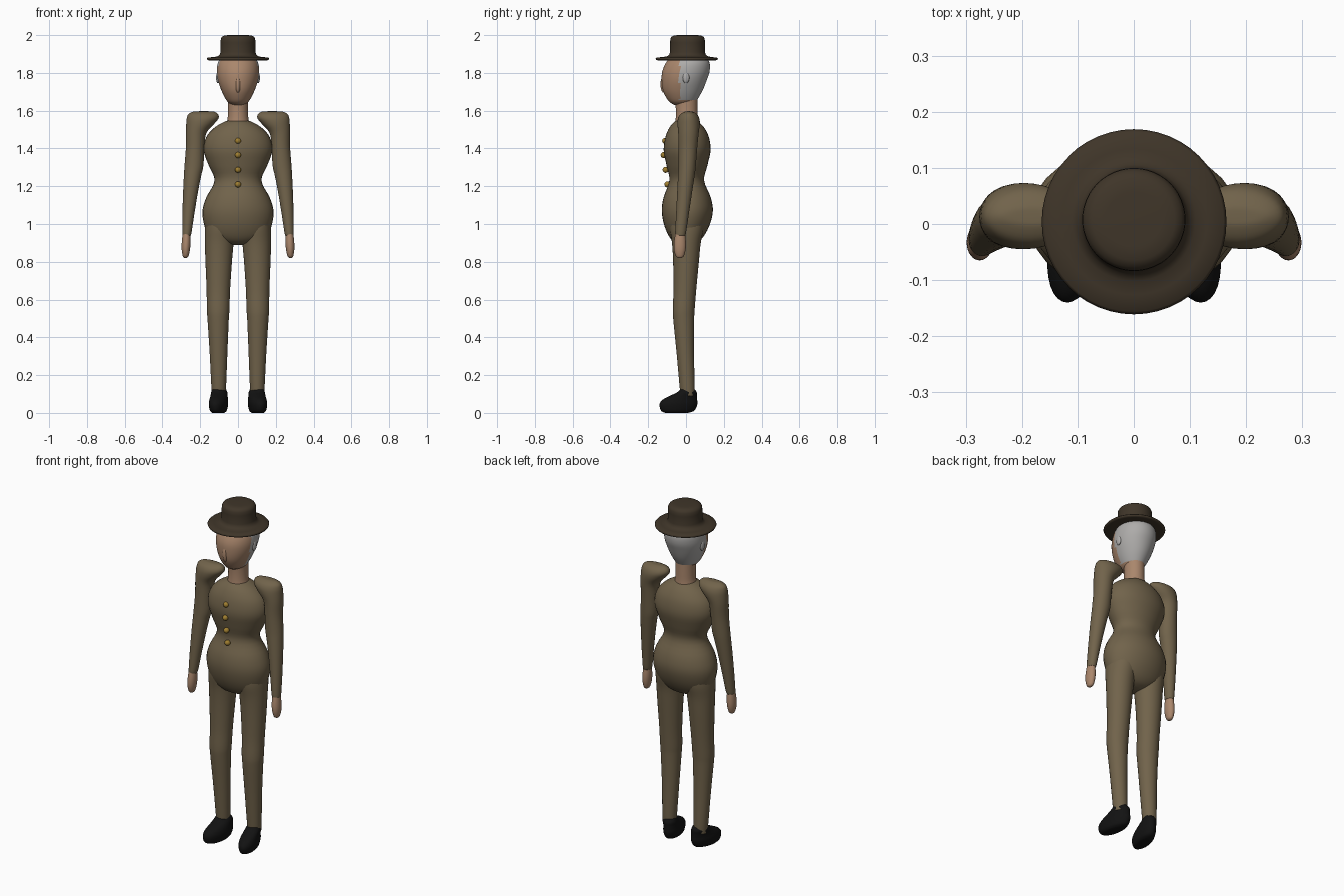
import bpy, bmesh, math


def material(name, rgb):
    m = bpy.data.materials.new(name)
    m.diffuse_color = (*rgb, 1)
    return m


CLOTH = material("olive_cloth", (0.165, 0.125, 0.07))
HAT = material("dark_felt", (0.05, 0.036, 0.022))
SKIN = material("skin", (0.40, 0.24, 0.15))
HAIR = material("grey_hair", (0.42, 0.41, 0.40))
SHOE = material("black_leather", (0.006, 0.006, 0.006))
GOLD = material("brass", (0.35, 0.21, 0.03))


def spline(a, b, c, d, t):
    return [0.5 * (2 * q + (r - p) * t + (2 * p - 5 * q + 4 * r - s) * t * t
                   + (3 * q - p - 3 * r + s) * t ** 3) for p, q, r, s in zip(a, b, c, d)]


def loft(name, rings, mat, steps=4, sides=32, flip=1):
    """Stack elliptical rings (cx, cy, z, rx, ry), smoothed between; flip=-1 mirrors in x."""
    path, n = [], len(rings)
    for i in range(n - 1):
        around = [rings[max(i - 1, 0)], rings[i], rings[i + 1], rings[min(i + 2, n - 1)]]
        path += [spline(*around, k / steps) for k in range(steps)] if steps > 1 else [rings[i]]
    path.append(rings[-1])
    bm = bmesh.new()
    loops = [[bm.verts.new((flip * (cx + rx * math.cos(2 * math.pi * k / sides)),
                            cy + ry * math.sin(2 * math.pi * k / sides), z))
              for k in range(sides)] for cx, cy, z, rx, ry in path]
    for low, high in zip(loops, loops[1:]):
        for k in range(sides):
            j = (k + 1) % sides
            bm.faces.new((low[k], low[j], high[j], high[k]))
    bm.faces.new(loops[0])
    bm.faces.new(loops[-1])
    bmesh.ops.recalc_face_normals(bm, faces=bm.faces)
    return finish(name, bm, mat)


def finish(name, bm, mat):
    mesh = bpy.data.meshes.new(name)
    bm.to_mesh(mesh)
    bm.free()
    mesh.materials.append(mat)
    for p in mesh.polygons:
        p.use_smooth = True
    ob = bpy.data.objects.new(name, mesh)
    bpy.context.collection.objects.link(ob)
    return ob


def ball(name, loc, size, mat):
    bm = bmesh.new()
    bmesh.ops.create_uvsphere(bm, u_segments=20, v_segments=12, radius=1)
    bmesh.ops.scale(bm, vec=size, verts=bm.verts)
    bmesh.ops.translate(bm, vec=loc, verts=bm.verts)
    return finish(name, bm, mat)


# Torso: full chest, narrow waist, round hips
loft("torso", [
    (0, 0, 0.89, 0.04, 0.03), (0, 0, 0.905, 0.10, 0.065), (0, 0.002, 0.94, 0.155, 0.095),
    (0, 0.005, 1.00, 0.18, 0.122), (0, 0.007, 1.07, 0.188, 0.135),
    (0, 0.006, 1.14, 0.168, 0.125), (0, 0.004, 1.23, 0.124, 0.092),
    (0, 0.005, 1.31, 0.155, 0.108), (0, 0.006, 1.39, 0.182, 0.124),
    (0, 0.006, 1.46, 0.168, 0.115), (0, 0.004, 1.51, 0.125, 0.092),
    (0, 0.002, 1.54, 0.075, 0.065), (0, 0.002, 1.55, 0.045, 0.045)], CLOTH)

# Coat buttons
for y, z in [(-0.110, 1.44), (-0.118, 1.365), (-0.108, 1.287), (-0.098, 1.21)]:
    ball("coat_button", (0, y, z), (0.016, 0.016, 0.016), GOLD)

# Neck and head; the back of the head is hair
loft("neck", [(0, 0.003, 1.50, 0.07, 0.065), (0, 0.003, 1.55, 0.056, 0.058),
              (0, 0.003, 1.61, 0.053, 0.057), (0, 0.0, 1.69, 0.055, 0.06)], SKIN)
head = loft("head", [
    (0, -0.015, 1.63, 0.03, 0.045), (0, -0.018, 1.645, 0.053, 0.068),
    (0, -0.019, 1.67, 0.070, 0.086), (0, -0.017, 1.71, 0.089, 0.106),
    (0, -0.010, 1.76, 0.106, 0.119), (0, 0.0, 1.81, 0.112, 0.125),
    (0, 0.010, 1.86, 0.104, 0.112), (0, 0.010, 1.90, 0.07, 0.075)], SKIN, sides=48)
head.data.materials.append(HAIR)
for p in head.data.polygons:
    p.material_index = int(p.center.z > 1.655 and p.center.y > -0.035)
ball("nose", (0, -0.118, 1.74), (0.014, 0.017, 0.045), SKIN)

# Hat: brim and crown in one revolved profile
loft("hat", [(0, 0.004 if r > 0.12 else 0.008, z, r, r) for z, r in [
    (1.868, 0.06), (1.868, 0.11), (1.866, 0.15), (1.868, 0.162), (1.875, 0.165),
    (1.881, 0.160), (1.884, 0.130), (1.887, 0.110), (1.895, 0.098), (1.91, 0.092),
    (1.96, 0.092), (1.98, 0.091), (1.991, 0.085), (1.998, 0.073), (2.0, 0.05),
    (2.0, 0.002)]], HAT, steps=1, sides=48)

for s, side in [(1, "left"), (-1, "right")]:
    ball(side + "_ear", (s * 0.106, 0.0, 1.775), (0.01, 0.018, 0.03), HAIR)

    # Sleeve with a puffed shoulder
    loft(side + "_sleeve", [
        (0.272, -0.03, 0.94, 0.022, 0.026), (0.270, -0.028, 0.96, 0.025, 0.029),
        (0.262, -0.018, 1.06, 0.032, 0.034), (0.250, -0.006, 1.18, 0.040, 0.040),
        (0.240, 0.002, 1.26, 0.046, 0.044), (0.233, 0.006, 1.31, 0.050, 0.046),
        (0.227, 0.010, 1.40, 0.049, 0.049), (0.222, 0.013, 1.48, 0.054, 0.054),
        (0.200, 0.014, 1.53, 0.074, 0.059), (0.187, 0.014, 1.56, 0.084, 0.056),
        (0.184, 0.014, 1.582, 0.078, 0.043), (0.182, 0.014, 1.595, 0.055, 0.02),
        (0.182, 0.014, 1.597, 0.02, 0.005)], CLOTH, flip=s)

    loft(side + "_hand", [
        (0.278, -0.033, 0.82, 0.006, 0.008), (0.277, -0.033, 0.83, 0.015, 0.021),
        (0.276, -0.033, 0.865, 0.022, 0.031), (0.274, -0.032, 0.91, 0.023, 0.031),
        (0.272, -0.030, 0.97, 0.018, 0.022)], SKIN, flip=s)

    # Trouser leg with a slight knee
    loft(side + "_trouser_leg", [
        (0.102, 0.008, 0.09, 0.036, 0.036), (0.102, 0.006, 0.14, 0.039, 0.040),
        (0.103, -0.004, 0.32, 0.047, 0.046), (0.105, -0.012, 0.49, 0.056, 0.055),
        (0.105, -0.012, 0.55, 0.060, 0.058), (0.104, -0.006, 0.65, 0.062, 0.060),
        (0.102, 0.0, 0.80, 0.070, 0.068), (0.099, 0.002, 0.90, 0.076, 0.076),
        (0.094, 0.004, 0.98, 0.080, 0.090), (0.09, 0.005, 1.05, 0.075, 0.09)], CLOTH, flip=s)

    # Shoe, toes turned out slightly
    shoe = loft(side + "_shoe", [
        (0.097, -0.050, 0.0, 0.030, 0.060), (0.097, -0.044, 0.012, 0.042, 0.088),
        (0.097, -0.040, 0.045, 0.049, 0.100), (0.097, -0.032, 0.070, 0.047, 0.091),
        (0.098, -0.014, 0.090, 0.044, 0.072), (0.100, 0.004, 0.108, 0.042, 0.053),
        (0.101, 0.008, 0.125, 0.036, 0.038)], SHOE, flip=s)
    for v in shoe.data.vertices:
        v.co.x -= s * 0.16 * v.co.y
